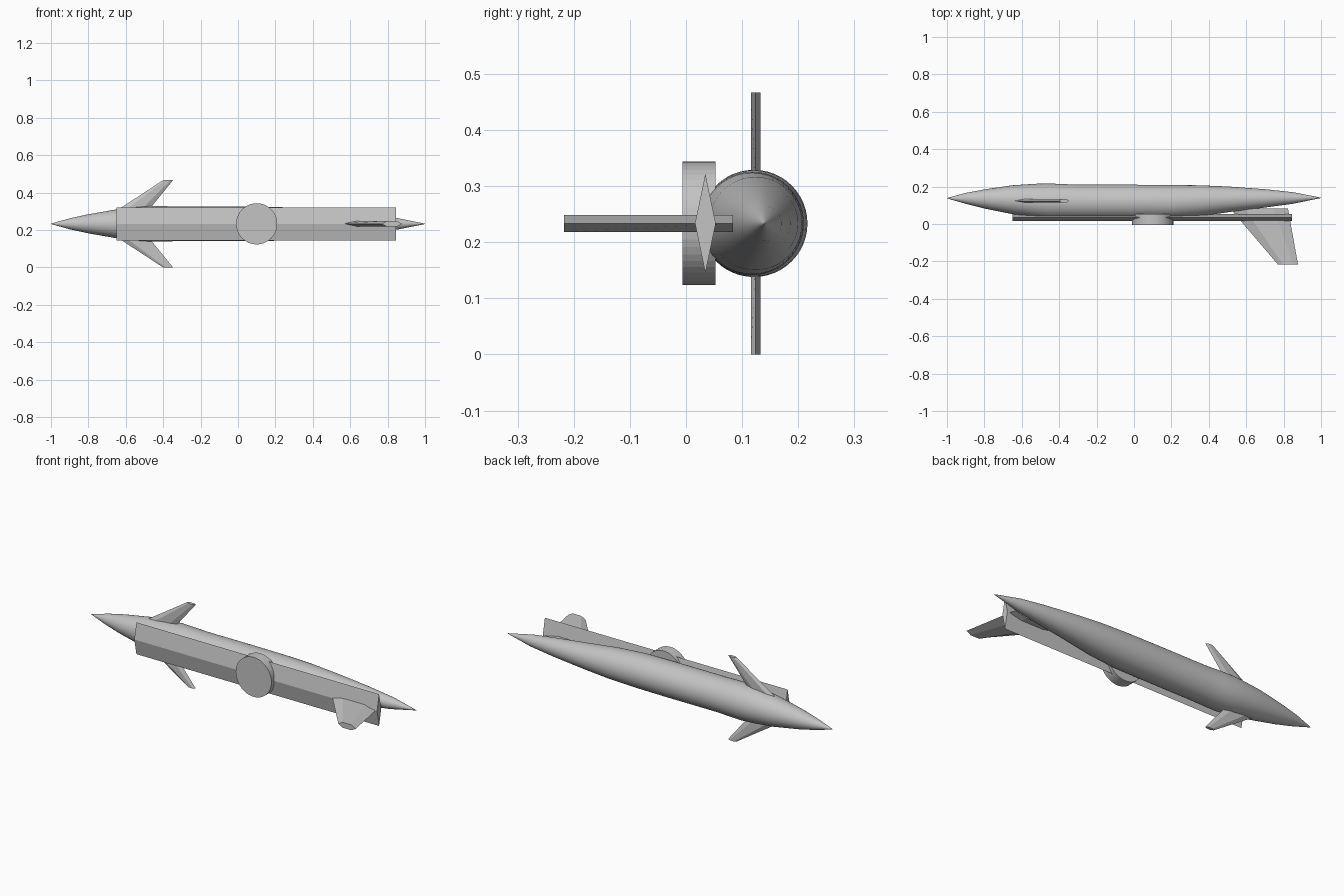
import bpy, bmesh, math

if "Cube" in bpy.data.objects:
    bpy.data.objects.remove(bpy.data.objects["Cube"])

ZC = 0.2335  # height of the long axis

grey = bpy.data.materials.new("light grey")
grey.diffuse_color = (0.55, 0.55, 0.55, 1)
grey.use_nodes = True
grey.node_tree.nodes["Principled BSDF"].inputs["Base Color"].default_value = grey.diffuse_color


def loft(name, rings):
    """Skin a list of equal-length closed rings and cap both ends."""
    bm = bmesh.new()
    vs = [[bm.verts.new(p) for p in r] for r in rings]
    n = len(vs[0])
    for a, b in zip(vs, vs[1:]):
        for i in range(n):
            j = (i + 1) % n
            bm.faces.new((a[i], a[j], b[j], b[i]))
    bm.faces.new(vs[0])
    bm.faces.new(vs[-1])
    bmesh.ops.recalc_face_normals(bm, faces=bm.faces)
    me = bpy.data.meshes.new(name)
    bm.to_mesh(me)
    bm.free()
    me.materials.append(grey)
    ob = bpy.data.objects.new(name, me)
    bpy.context.collection.objects.link(ob)
    return ob


def circle(n, r):
    return [(r * math.cos(2 * math.pi * i / n), r * math.sin(2 * math.pi * i / n))
            for i in range(n)]


def hexagon(x0, x1, t):
    """Flat-sided fin section: (chord position, thickness offset)."""
    c = x1 - x0
    return [(x0, 0), (x0 + .25 * c, t), (x0 + .75 * c, t),
            (x1, 0), (x0 + .75 * c, -t), (x0 + .25 * c, -t)]


# Spindle body: x, radius, centre y (slightly bowed toward the wing)
stations = [(-1, .001, .138), (-.9, .029, .137), (-.8, .051, .134), (-.65, .077, .130),
            (-.53, .091, .124), (-.46, .0955, .121), (-.40, .0945, .120), (-.3, .092, .118),
            (0, .092, .118), (.2, .0905, .118), (.35, .083, .124), (.51, .068, .132),
            (.7, .049, .137), (.85, .031, .139), (1, .001, .140)]
body = loft("body", [[(x, yc + a, ZC + b) for a, b in circle(48, r)]
                     for x, r, yc in stations])
for p in body.data.polygons:
    p.use_smooth = len(p.vertices) == 4

# Stowed wing: diamond section running lengthwise
diamond = [(-.0185, 0), (0, .0885), (.0185, 0), (0, -.0885)]
loft("stowed_wing", [[(x, .0345 + a, ZC + b) for a, b in diamond] for x in (-.65, .845)])

# Round pivot joining wing to body
loft("wing_pivot", [[(.1 + a, y, ZC + b) for a, b in circle(48, .11)] for y in (-.006, .053)])

# Swept pair of nose fins
for name, s in (("upper_fin", 1), ("lower_fin", -1)):
    loft(name, [[(x, .124 + t, ZC + s * h) for x, t in hexagon(x0, x1, .0085)]
                for h, x0, x1 in ((.07, -.65, -.48), (.2335, -.40, -.347))])

# Single tail fin passing through the wing
loft("tail_fin", [[(x, y, ZC + t) for x, t in hexagon(x0, x1, .015)]
                  for y, x0, x1 in ((.084, .513, .823), (-.217, .77, .877))])
